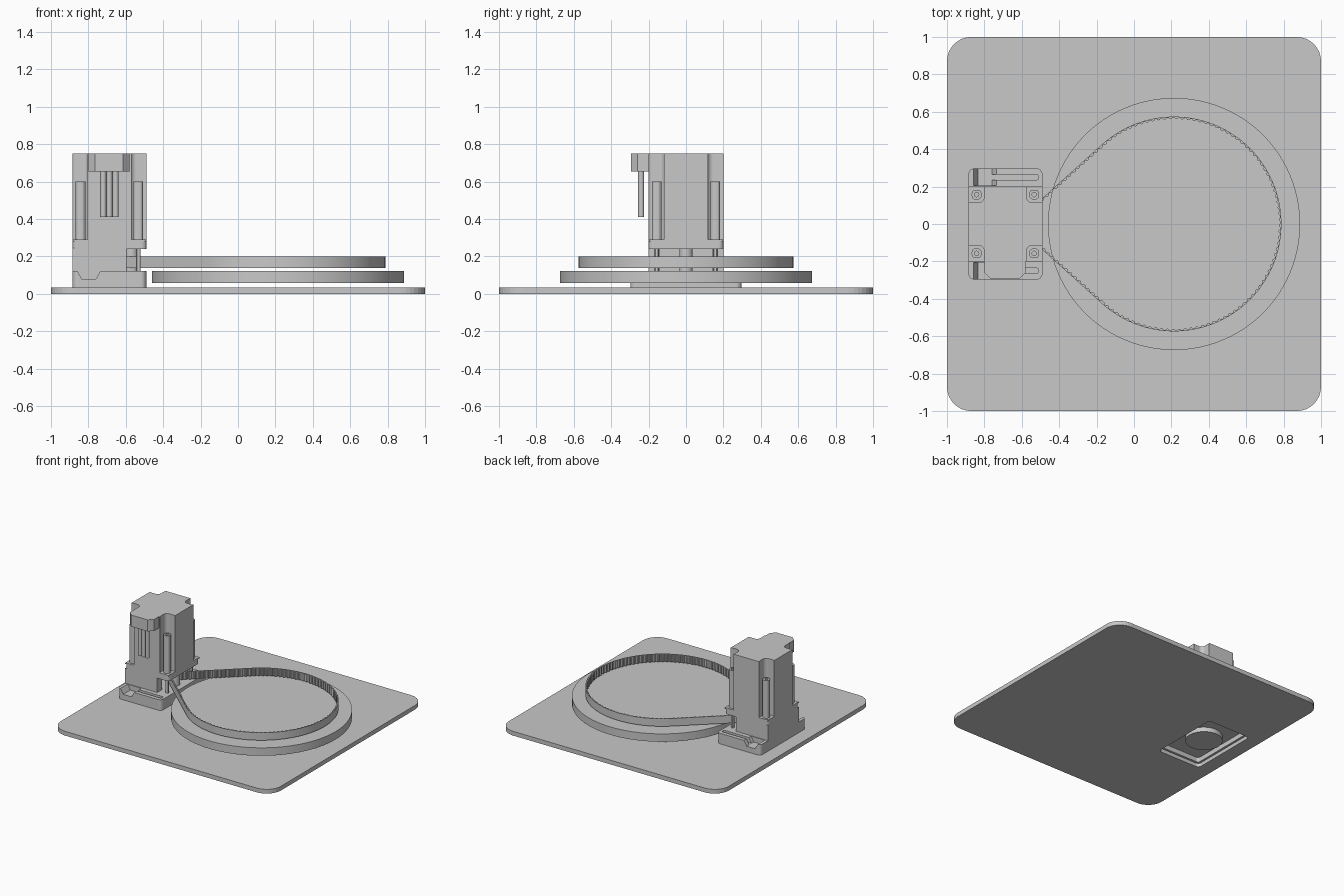
import bpy, bmesh
from math import sin, cos, radians, pi

default = bpy.data.objects.get("Cube")
if default:
    bpy.data.objects.remove(default)

GREY = (0.58, 0.58, 0.58, 1)
grey = bpy.data.materials.new("plain grey")
grey.use_nodes = True
grey.diffuse_color = GREY
grey.node_tree.nodes["Principled BSDF"].inputs["Base Color"].default_value = GREY


def finish(name, bm):
    bmesh.ops.recalc_face_normals(bm, faces=bm.faces)
    mesh = bpy.data.meshes.new(name)
    bm.to_mesh(mesh)
    bm.free()
    mesh.materials.append(grey)
    obj = bpy.data.objects.new(name, mesh)
    bpy.context.collection.objects.link(obj)
    return obj


def prism(name, outline, low, high, axis="z"):
    """Extrude a flat outline along z (xy outline) or along y (xz outline)."""
    bm = bmesh.new()
    place = (lambda a, b, h: (a, b, h)) if axis == "z" else (lambda a, b, h: (a, h, b))
    face = bm.faces.new([bm.verts.new(place(a, b, low)) for a, b in outline])
    new = bmesh.ops.extrude_face_region(bm, geom=[face])["geom"]
    shift = place(0, 0, high - low)
    bmesh.ops.translate(bm, vec=shift, verts=[v for v in new if isinstance(v, bmesh.types.BMVert)])
    return finish(name, bm)


def rounded(x0, x1, y0, y1, r, steps=8):
    pts = []
    corners = ((x1 - r, y1 - r), (x0 + r, y1 - r), (x0 + r, y0 + r), (x1 - r, y0 + r))
    for q, (cx, cy) in enumerate(corners):
        for i in range(steps + 1):
            a = (q + i / steps) * pi / 2
            pts.append((cx + r * cos(a), cy + r * sin(a)))
    return pts


def rect(x0, x1, y0, y1):
    return [(x0, y0), (x1, y0), (x1, y1), (x0, y1)]


def circle(cx, cy, r, n=32):
    return [(cx + r * cos(2 * pi * i / n), cy + r * sin(2 * pi * i / n)) for i in range(n)]


def smooth(obj):
    bpy.ops.object.select_all(action="DESELECT")
    obj.select_set(True)
    bpy.context.view_layer.objects.active = obj
    bpy.ops.object.shade_smooth_by_angle(angle=radians(30))


def cut(obj, *cutters):
    bpy.context.view_layer.objects.active = obj
    for cutter in cutters:
        mod = obj.modifiers.new("cut", "BOOLEAN")
        mod.operation = "DIFFERENCE"
        mod.solver = "EXACT"
        mod.object = cutter
        bpy.ops.object.modifier_apply(modifier=mod.name)
        bpy.data.objects.remove(cutter)


X0, X1 = -0.885, -0.49
MX = (X0 + X1) / 2

# Base plate with an opening under the motor bracket
plate = prism("base_plate", rounded(-1, 1, -1, 1, 0.13), 0, 0.035)
cut(plate, prism("opening", rounded(X0 + 0.002, X1 - 0.002, -0.295, 0.295, 0.03), -0.1, 0.1))

# Turntable disc
smooth(prism("turntable_disc", circle(0.214, 0, 0.674, 96), 0.057, 0.122))

# Bracket foot: hollow underneath, blind slots and a sloped groove at each end
foot = prism("bracket_foot", rounded(X0, X1, -0.297, 0.297, 0.03), 0.03, 0.122)
cut(foot, prism("hollow", rounded(X0 + 0.02, X1 - 0.02, -0.277, 0.277, 0.02), 0, 0.068))
for s in (-1, 1):
    ys = sorted((s * 0.205, s * 0.32))
    groove = [(-0.86, 0.123), (-0.835, 0.08), (-0.76, 0.08), (-0.735, 0.123), (-0.735, 0.2), (-0.86, 0.2)]
    cut(foot,
        prism("slot", rounded(-0.82, -0.51, s * 0.25 - 0.015, s * 0.25 + 0.015, 0.014), 0.08, 0.2),
        prism("groove", groove, *ys, axis="y"))

# Round boss under the motor shaft
smooth(prism("shaft_boss", circle(MX, 0, 0.14, 48), 0.03, 0.1))

# Bracket wall, open towards the disc, and the motor flange on top
wall = prism("bracket_wall", rect(X0, -0.595, -0.2, 0.2), 0.12, 0.245)
cut(wall, prism("cavity", rect(-0.83, -0.5, -0.14, 0.14), 0.1, 0.3))
prism("motor_flange", rounded(X0, X1, -0.2, 0.2, 0.025), 0.24, 0.29)

# Motor body with a rounded notch in each corner
body = prism("motor_body", rect(X0, X1, -0.2, 0.2), 0.28, 0.75)
for sx in (-1, 1):
    for sy in (-1, 1):
        px, py = MX + sx * 0.154, sy * 0.157
        nx, ny = MX + sx * 0.163, sy * 0.165
        cut(body, prism("notch", rounded(nx - 0.05, nx + 0.05, ny - 0.05, ny + 0.05, 0.03), 0.289, 0.9))
        # Corner post with a screw bore, and the screw end below the flange
        post = prism("corner_post", rounded(px - 0.026, px + 0.026, py - 0.026, py + 0.026, 0.02, 4), 0.28, 0.6)
        cut(post, prism("bore", circle(px, py, 0.012, 12), 0.5, 0.7))
        smooth(prism("mount_screw", circle(px, py, 0.013, 12), 0.12, 0.25))

# Connector housing on the front with its chamfered corners, and the wires
housing = [(-0.8, -0.19), (-0.8, -0.26), (-0.765, -0.295), (-0.615, -0.295), (-0.58, -0.26), (-0.58, -0.19)]
prism("connector_housing", housing, 0.655, 0.75)
for i in (-1, 0, 1):
    smooth(prism("wire", circle(MX + i * 0.033, -0.24, 0.0165, 16), 0.41, 0.67))

# Drive pulley
PX, PR, BR, BX = -0.57, 0.049, 0.574, 0.214
smooth(prism("drive_pulley", circle(PX, 0, 0.036, 24), 0.12, 0.245))

# Belt path: around the large circle, straight to the pulley and back
tangent = radians(132.3)
path = []


def arc(cx, r, a0, a1, n):
    for i in range(n + 1):
        a = a0 + (a1 - a0) * i / n
        path.append((cx + r * cos(a), r * sin(a), cos(a), sin(a)))


def straight(start, end, n):
    for i in range(1, n):
        path.append(tuple(p + (q - p) * i / n for p, q in zip(start, end)))


arc(BX, BR, -tangent, tangent, 331)
first, last = path[0], path[-1]
pulley_in = (PX + PR * cos(tangent), PR * sin(tangent), cos(tangent), sin(tangent))
pulley_out = (pulley_in[0], -pulley_in[1], pulley_in[2], -pulley_in[3])
straight(last, pulley_in, 72)
arc(PX, PR, tangent, 2 * pi - tangent, 10)
straight(pulley_out, first, 72)

# Toothed belt
bm = bmesh.new()
rings = []
for i, (x, y, nx, ny) in enumerate(path):
    depth = 0.013 if i % 4 < 2 else 0.005
    ix, iy = x - nx * depth, y - ny * depth
    rings.append([bm.verts.new(p) for p in ((x, y, 0.137), (x, y, 0.2), (ix, iy, 0.2), (ix, iy, 0.137))])
for a, b in zip(rings, rings[1:] + rings[:1]):
    for k in range(4):
        bm.faces.new((a[k], b[k], b[(k + 1) % 4], a[(k + 1) % 4]))
smooth(finish("toothed_belt", bm))
